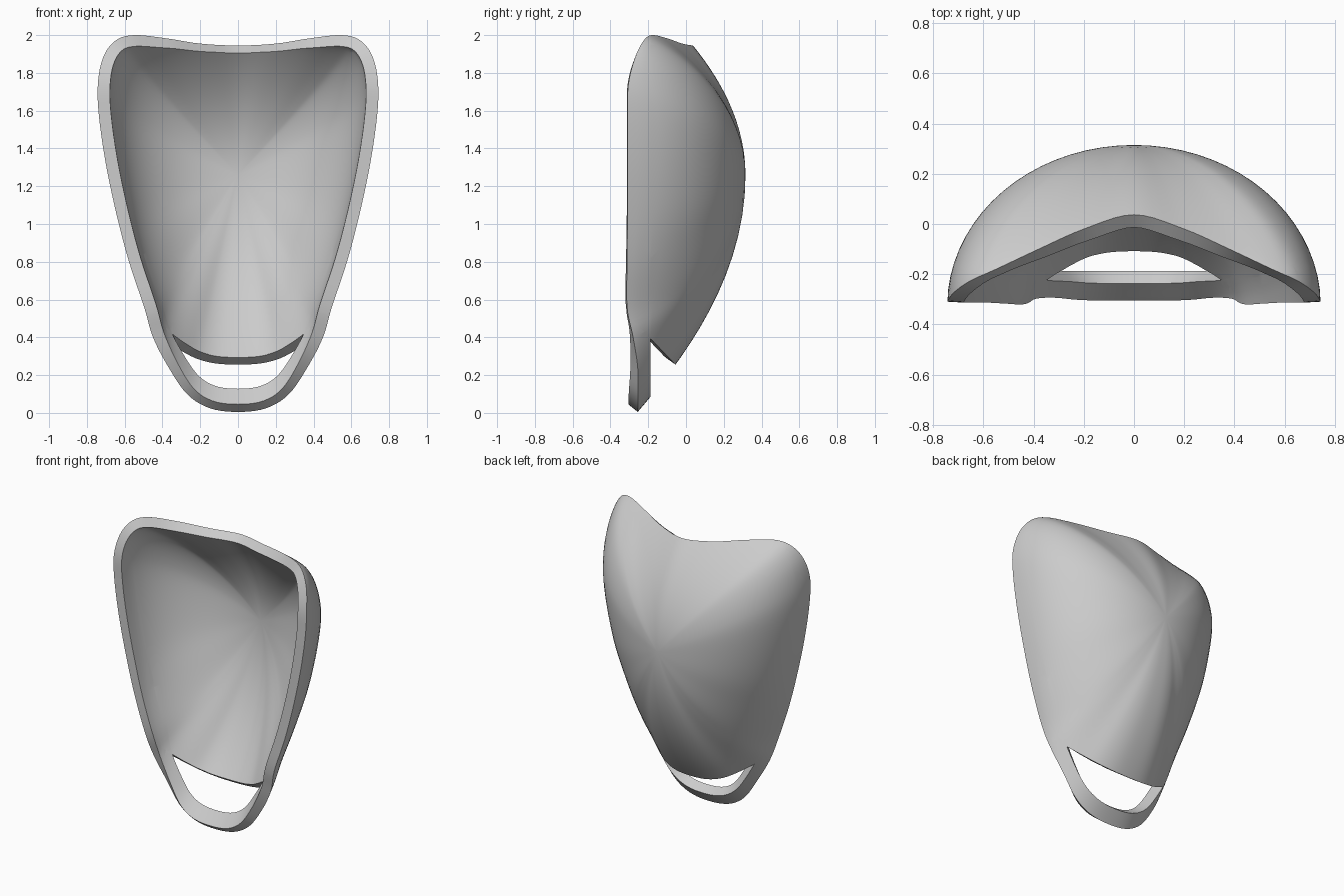
import bpy, bmesh, math
from mathutils import Vector

cube = bpy.data.objects.get("Cube")
if cube:
    bpy.data.objects.remove(cube, do_unlink=True)

# Half of the rim, bottom to top: x, z, y, and how steeply the wall meets it
HALF_RIM = [
    (0, .005, -.255, 2.05),
    (.15, .025, -.255, 2.05),
    (.27, .1, -.255, 2.05),
    (.37, .245, -.256, 2),
    (.45, .4, -.28, 1.7),
    (.497, .56, -.312, 1.35),
    (.577, .8, -.312, 1.2),
    (.643, 1.05, -.31, 1.05),
    (.7, 1.32, -.31, 1),
    (.736, 1.57, -.31, 1),
    (.742, 1.74, -.305, 1.1),
    (.715, 1.88, -.27, 1.3),
    (.65, 1.97, -.225, 1.5),
    (.55, 2, -.18, 1.7),
    (.38, 1.983, -.1, 1.9),
    (.2, 1.955, -.02, 2),
    (0, 1.945, .037, 2),
]
STEPS, RINGS, WALL = 5, 18, .065
BACK_Y, BACK_Z = .315, 1.26


def smooth_loop(pts, steps):
    """Closed Catmull-Rom curve through the points."""
    n, out = len(pts), []
    for k in range(n):
        quad = [pts[(k + j) % n] for j in (-1, 0, 1, 2)]
        for i in range(steps):
            t = i / steps
            out.append([q + .5 * t * (r - p + t * (2*p - 5*q + 4*r - s + t * (3*(q - r) + s - p)))
                        for p, q, r, s in zip(*quad)])
    return out


# Domed outer surface: rings from the back of the dome out to the rim
rim = smooth_loop(HALF_RIM + [(-x, z, y, p) for x, z, y, p in HALF_RIM[-2:0:-1]], STEPS)
bm = bmesh.new()
pole = bm.verts.new((0, BACK_Y, BACK_Z))
rings = []
for k in range(1, RINGS + 1):
    a = k / RINGS * math.pi / 2
    r, c = math.sin(a), max(math.cos(a), 0)
    rings.append([bm.verts.new((r * x, y + (BACK_Y - y) * c ** p, BACK_Z + r * (z - BACK_Z)))
                  for x, z, y, p in rim])
for i in range(len(rim)):
    j = (i + 1) % len(rim)
    bm.faces.new((pole, rings[0][j], rings[0][i]))
    for inner, outer in zip(rings, rings[1:]):
        bm.faces.new((inner[i], inner[j], outer[j], outer[i]))

# Lower opening: the wedge behind the chin strap and below the shell edge
strap_y = -.187
edge_point = Vector((0, -.06, .26))
edge_normal = Vector((0, .13, .125)).normalized()
for co, no in ((Vector((0, strap_y, 0)), Vector((0, 1, 0))), (edge_point, edge_normal)):
    geom = bm.verts[:] + bm.edges[:] + bm.faces[:]
    bmesh.ops.bisect_plane(bm, geom=geom, dist=.001, plane_co=co, plane_no=no)
hole = [f for f in bm.faces
        if f.calc_center_median().y > strap_y
        and (f.calc_center_median() - edge_point).dot(edge_normal) < 0]
bmesh.ops.delete(bm, geom=hole, context='FACES')
bmesh.ops.recalc_face_normals(bm, faces=bm.faces[:])
if sum(f.normal.y * f.calc_area() for f in bm.faces) < 0:
    bmesh.ops.reverse_faces(bm, faces=bm.faces[:])

mesh = bpy.data.meshes.new("curved_shell")
bm.to_mesh(mesh)
bm.free()
shell = bpy.data.objects.new("curved_shell", mesh)
bpy.context.collection.objects.link(shell)

# Wall thickness toward the inside
wall = shell.modifiers.new("wall", 'SOLIDIFY')
wall.thickness = WALL
wall.offset = -1
bpy.ops.object.select_all(action='DESELECT')
shell.select_set(True)
bpy.context.view_layer.objects.active = shell
bpy.ops.object.modifier_apply(modifier="wall")
bpy.ops.object.shade_smooth_by_angle(angle=math.radians(35))

# Plain grey finish
grey = bpy.data.materials.new("plain_grey")
grey.use_nodes = True
colour = (.6, .6, .6, 1)
grey.diffuse_color = colour
grey.node_tree.nodes["Principled BSDF"].inputs["Base Color"].default_value = colour
mesh.materials.append(grey)
